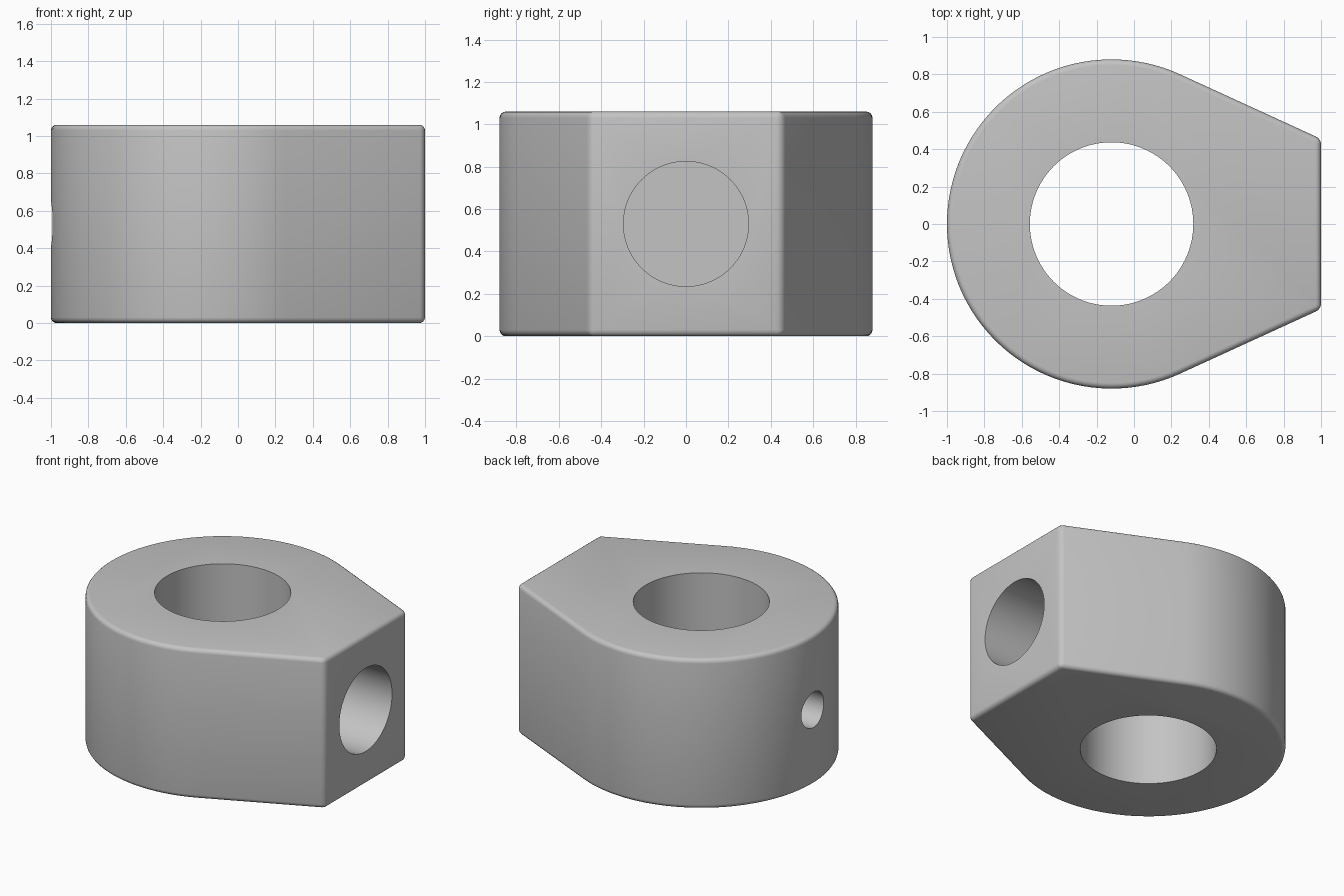
import bpy, bmesh
from math import pi, sin, cos, acos, atan2, hypot, radians

default = bpy.data.objects.get("Cube")
if default:
    bpy.data.objects.remove(default, do_unlink=True)

HEIGHT, CENTRE, RADIUS = 1.06, -0.12, 0.88
FLAT_X, FLAT_Y = 1.0, 0.455
BORE_R, SOCKET_R, PORT_R = 0.437, 0.295, 0.125

grey = bpy.data.materials.new("plain_grey")
grey.use_nodes = True
colour = (0.55, 0.55, 0.55, 1)
grey.diffuse_color = colour
grey.node_tree.nodes["Principled BSDF"].inputs["Base Color"].default_value = colour


def apply(obj, kind, **settings):
    mod = obj.modifiers.new(kind.title(), kind)
    for key, value in settings.items():
        setattr(mod, key, value)
    bpy.context.view_layer.objects.active = obj
    bpy.ops.object.modifier_apply(modifier=mod.name)


def drill(obj, name, radius, depth, location, rotation=(0, 0, 0)):
    bpy.ops.mesh.primitive_cylinder_add(vertices=96, radius=radius, depth=depth,
                                        location=location, rotation=rotation)
    cutter = bpy.context.object
    cutter.name = name
    cutter.hide_render = True
    cutter.data.materials.append(grey)
    apply(obj, "BOOLEAN", object=cutter, operation="DIFFERENCE", solver="EXACT")
    bpy.data.objects.remove(cutter, do_unlink=True)


# Teardrop outline: round back, tangent sides running to a flat end
dx = FLAT_X - CENTRE
start = atan2(FLAT_Y, dx) + acos(RADIUS / hypot(dx, FLAT_Y))
steps = 72
angles = [start + (2 * pi - 2 * start) * i / steps for i in range(steps + 1)]
outline = [(CENTRE + RADIUS * cos(a), RADIUS * sin(a)) for a in angles]
outline += [(FLAT_X, -FLAT_Y), (FLAT_X, FLAT_Y)]

# Body block
bm = bmesh.new()
base = bm.faces.new([bm.verts.new((x, y, 0)) for x, y in outline])
top = bmesh.ops.extrude_face_region(bm, geom=[base])
bmesh.ops.translate(bm, vec=(0, 0, HEIGHT),
                    verts=[v for v in top["geom"] if isinstance(v, bmesh.types.BMVert)])
bmesh.ops.recalc_face_normals(bm, faces=bm.faces)
mesh = bpy.data.meshes.new("eye_block")
bm.to_mesh(mesh)
bm.free()
body = bpy.data.objects.new("eye_block", mesh)
bpy.context.collection.objects.link(body)
mesh.materials.append(grey)

# Rounded outer edges
apply(body, "BEVEL", width=0.03, segments=4, limit_method="ANGLE", angle_limit=radians(40))

# Vertical bore, blind socket in the flat end, small port in the round back
mid = HEIGHT / 2
side = (0, pi / 2, 0)
drill(body, "bore_cutter", BORE_R, 2 * HEIGHT, (CENTRE, 0, mid))
drill(body, "socket_cutter", SOCKET_R, 1.1, (FLAT_X, 0, mid), side)
drill(body, "port_cutter", PORT_R, 0.6, (-0.95, 0, mid), side)

bpy.ops.object.select_all(action="DESELECT")
body.select_set(True)
bpy.context.view_layer.objects.active = body
bpy.ops.object.shade_smooth_by_angle(angle=radians(35))
